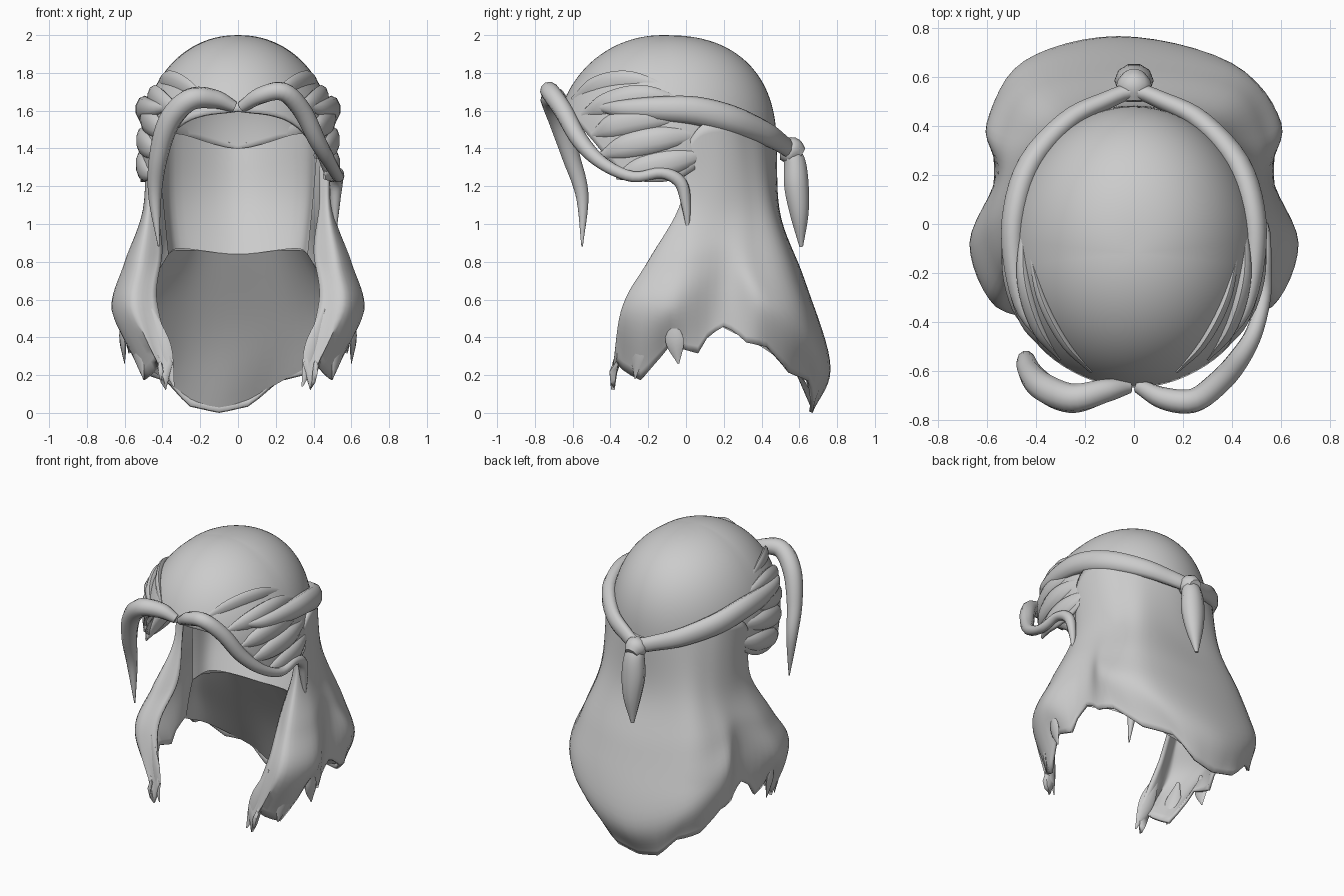
import bpy, bmesh, math
from mathutils import Vector

if "Cube" in bpy.data.objects:
    bpy.data.objects.remove(bpy.data.objects["Cube"])

def spline(pts, n):
    """Resample points (any dimension) with a Catmull-Rom curve."""
    p = [Vector(q) for q in pts]
    p = [2 * p[0] - p[1]] + p + [2 * p[-1] - p[-2]]
    segs, out = len(p) - 3, []
    for k in range(n + 1):
        u = k / n * segs
        i = min(int(u), segs - 1)
        t = u - i
        a, b, c, d = p[i:i + 4]
        out.append(0.5 * (2 * b + (c - a) * t + (2 * a - 5 * b + 4 * c - d) * t * t
                          + (3 * b - a - 3 * c + d) * t ** 3))
    return out

def grid_object(name, rows, closed=False, caps=False, thick=0):
    bm = bmesh.new()
    vs = [[bm.verts.new(p) for p in r] for r in rows]
    m = len(rows[0])
    for a, b in zip(vs, vs[1:]):
        for j in range(m if closed else m - 1):
            k = (j + 1) % m
            bm.faces.new((a[j], a[k], b[k], b[j]))
    if caps:
        bm.faces.new(vs[0])
        bm.faces.new(vs[-1])
    bmesh.ops.remove_doubles(bm, verts=bm.verts, dist=0.0005)
    bmesh.ops.recalc_face_normals(bm, faces=bm.faces)
    if not caps:
        # open shells must face away from the head axis
        if sum(f.normal.dot(f.calc_center_median() - Vector((0, -0.1, 1.2)))
               for f in bm.faces) < 0:
            bmesh.ops.reverse_faces(bm, faces=bm.faces)
    me = bpy.data.meshes.new(name)
    bm.to_mesh(me)
    bm.free()
    ob = bpy.data.objects.new(name, me)
    bpy.context.collection.objects.link(ob)
    if thick:
        s = ob.modifiers.new("thickness", 'SOLIDIFY')
        s.thickness, s.offset = thick, -1
    bpy.ops.object.select_all(action='DESELECT')
    ob.select_set(True)
    bpy.context.view_layer.objects.active = ob
    bpy.ops.object.shade_smooth_by_angle(angle=math.radians(50))
    return ob

def strand(name, path, radii, flat=1.0, n=28, sides=10, side_hint=(0, 0, 1)):
    """Tapered lock; 'flat' scales thickness across the hint direction."""
    pts = spline(path, n)
    rad = spline([(r, 0) for r in radii], n)
    rings = []
    for i, p in enumerate(pts):
        t = (pts[min(i + 1, n)] - pts[max(i - 1, 0)]).normalized()
        h = Vector(side_hint)
        h = (h - t * h.dot(t)).normalized()
        w = t.cross(h)
        r = max(rad[i].x, 0.004)
        rings.append([p + h * r * math.cos(a) + w * r * flat * math.sin(a)
                      for a in (2 * math.pi * k / sides for k in range(sides))])
    return grid_object(name, rings, True, True)

def mirror(pts):
    return [(-p[0],) + tuple(p[1:]) for p in pts]

def sheet(cols, rows, across):
    full = cols + [mirror(c) for c in cols[-2::-1]]
    down = [spline(c, rows) for c in full]
    return [spline([d[i] for d in down], across) for i in range(rows + 1)]

def clamp(v):
    return max(0.0, min(1.0, v))

# crown: hollow dome whose rim follows brow, temples and nape
rim = spline([(0, 1.6), (25, 1.57), (42, 1.5), (58, 1.36), (72, 1.24), (98, 1.24),
              (125, 1.42), (150, 1.45), (180, 1.38)], 200)
def rim_z(deg):
    return min(rim, key=lambda q: abs(q.x - deg)).y
def dome_r(z, back):
    e = 2.06 + 0.34 * clamp(back)
    return max(0, 1 - clamp((z - 1.4) / 0.6) ** e) ** (1 / e)
rows = []
for i in range(31):
    row = []
    for k in range(72):
        th = 2 * math.pi * k / 72
        d = math.degrees(th)
        z = 2 - (2 - rim_z(min(d, 360 - d))) * (i / 30) ** 1.7
        x, y = math.sin(th), -math.cos(th)
        r = dome_r(z, y)
        row.append((0.515 * x * r, -0.12 + y * (0.6 if y > 0 else 0.575) * r, z))
    rows.append(row)
grid_object("crown", rows, closed=True, thick=0.02)

# thick combed locks sweeping from the temples back under the band
def on_dome(y, z):
    v = (y + 0.12) / (0.575 if y < -0.12 else 0.6)
    r = dome_r(z, 0)
    return (0.515 * math.sqrt(max(0.02, r * r - v * v)) - 0.008, y, z)
temple = [[(-.60, 1.66), (-.48, 1.73), (-.30, 1.76), (-.08, 1.72)],
          [(-.55, 1.58), (-.42, 1.63), (-.22, 1.67), (.02, 1.64)],
          [(-.50, 1.47), (-.38, 1.52), (-.18, 1.56), (.07, 1.56)],
          [(-.46, 1.36), (-.32, 1.41), (-.12, 1.45), (.14, 1.48)],
          [(-.37, 1.25), (-.24, 1.29), (-.06, 1.33), (.14, 1.38)]]
for n, line in enumerate(temple):
    path = [on_dome(*q) for q in line]
    w = 0.05 if n == 0 else 0.065
    for side, pth in (("right", path), ("left", mirror(path))):
        strand(f"temple_lock_{side}_{n}", pth, [.015, w, w, .008],
               flat=0.5 if n else 0.4, n=16)

# long hair: strand lines from the front lock round to the middle of the back
cols = [
    [(.43, .0, 1.3), (.43, -.01, 1.1), (.40, -.1, .86), (.43, -.28, .6), (.35, -.39, .19)],
    [(.49, .0, 1.4), (.48, -.03, 1.1), (.53, -.2, .8), (.57, -.33, .55), (.42, -.37, .19)],
    [(.50, .08, 1.52), (.50, .06, 1.1), (.60, -.02, .8), (.67, -.08, .55), (.57, -.08, .29)],
    [(.47, .2, 1.55), (.48, .2, 1.1), (.54, .2, .85), (.56, .2, .65), (.57, .2, .43)],
    [(.40, .3, 1.53), (.42, .34, 1.1), (.53, .36, .8), (.60, .41, .58), (.55, .43, .32)],
    [(.25, .42, 1.48), (.30, .46, 1.1), (.40, .56, .75), (.42, .66, .4), (.30, .65, .14)],
    [(0, .48, 1.43), (0, .50, 1.05), (0, .63, .7), (0, .765, .25), (0, .67, .0)]]
rows = sheet(cols, 30, 72)
def lean(p):
    p.x -= 0.1 * clamp((0.55 - p.z) / 0.5) * clamp((p.y - 0.3) / 0.3)
for i, row in enumerate(rows):
    for j, p in enumerate(row):
        lean(p)
        # ragged tips, sharpest on the side locks
        amp = 0.13 if p.y < 0.1 else 0.05 * clamp(abs(p.x + 0.1) * 5)
        p.z += amp * clamp((i - 22) / 8) * (abs((j % 6) - 3) / 3 - 0.45)
grid_object("long_hair", rows, thick=0.02)

# inner layer hugging the neck, and the underside flaring from it to the tips
liner = [[(.42, .06, 1.4), (.40, .06, 1.15), (.37, .02, .84)],
         [(.33, .28, 1.48), (.33, .25, 1.15), (.30, .16, .87)],
         [(0, .44, 1.40), (0, .38, 1.12), (0, .24, .84)]]
grid_object("nape_layer", sheet(liner, 10, 24))
under = [[(.37, .02, .84), (.48, .14, .65), (.55, .2, .45)],
         [(.34, .10, .86), (.46, .28, .6), (.52, .43, .33)],
         [(.20, .21, .86), (.27, .43, .5), (.28, .64, .15)],
         [(0, .24, .84), (0, .48, .43), (0, .665, .02)]]
rows = sheet(under, 12, 30)
for row in rows:
    for p in row:
        lean(p)
grid_object("under_layer", rows)

# braid band round the head
half = [(.12, .50, 1.43), (.27, .42, 1.48), (.42, .25, 1.55), (.485, .05, 1.6),
        (.49, -.15, 1.61), (.45, -.35, 1.61), (.36, -.49, 1.62)]
strand("head_band", mirror(half)[::-1] + [(0, .54, 1.40)] + half,
       [.01, .045, .065, .075, .075, .065, .055, .05, .055, .065, .075, .075, .065, .045, .01],
       flat=0.7, n=60)

# knot and short tail at the back
strand("tail_knot", [(0, .50, 1.39), (0, .56, 1.385), (0, .61, 1.36)], [.05, .075, .045], n=8)
strand("back_tail", [(0, .54, 1.41), (0, .575, 1.33), (0, .585, 1.2), (0, .60, 1.05), (-.01, .61, .88)],
       [.05, .07, .08, .06, .012], flat=0.85, side_hint=(1, 0, 0))

# two forelocks from the centre parting
strand("forelock_right",
       [(.02, -.66, 1.62), (.12, -.71, 1.68), (.24, -.72, 1.70), (.34, -.65, 1.6),
        (.42, -.56, 1.44), (.49, -.44, 1.32), (.53, -.28, 1.25), (.53, -.13, 1.27),
        (.52, -.03, 1.22), (.515, .0, 1.1), (.515, .01, .95)],
       [.03, .045, .05, .05, .045, .035, .03, .03, .035, .025, .004], n=50, side_hint=(.3, .2, 1))
strand("forelock_left",
       [(-.02, -.66, 1.62), (-.12, -.68, 1.66), (-.25, -.71, 1.66), (-.36, -.67, 1.55),
        (-.42, -.61, 1.36), (-.44, -.55, 1.15), (-.42, -.55, .88)],
       [.03, .05, .06, .06, .05, .035, .004], n=40, side_hint=(.3, 1, .2))

# pointed wisps growing out of the ends of the side locks
for s, side in ((1, "right"), (-1, "left")):
    for n, (x, y, z, tx, ty, tz, hx) in enumerate([(.46, -.31, .55, .34, -.39, .14, 3),
                                                   (.57, -.24, .5, .50, -.27, .18, .8),
                                                   (.62, -.08, .5, .60, -.04, .26, .2)]):
        mid = (s * (x + tx) / 2, (y + ty) / 2, (z + tz) / 2)
        strand(f"wisp_{side}_{n}", [(s * x, y, z), mid, (s * tx, ty, tz)],
               [.01, .05, .004], flat=0.3, n=10, sides=8, side_hint=(hx * s, 1, 0))
